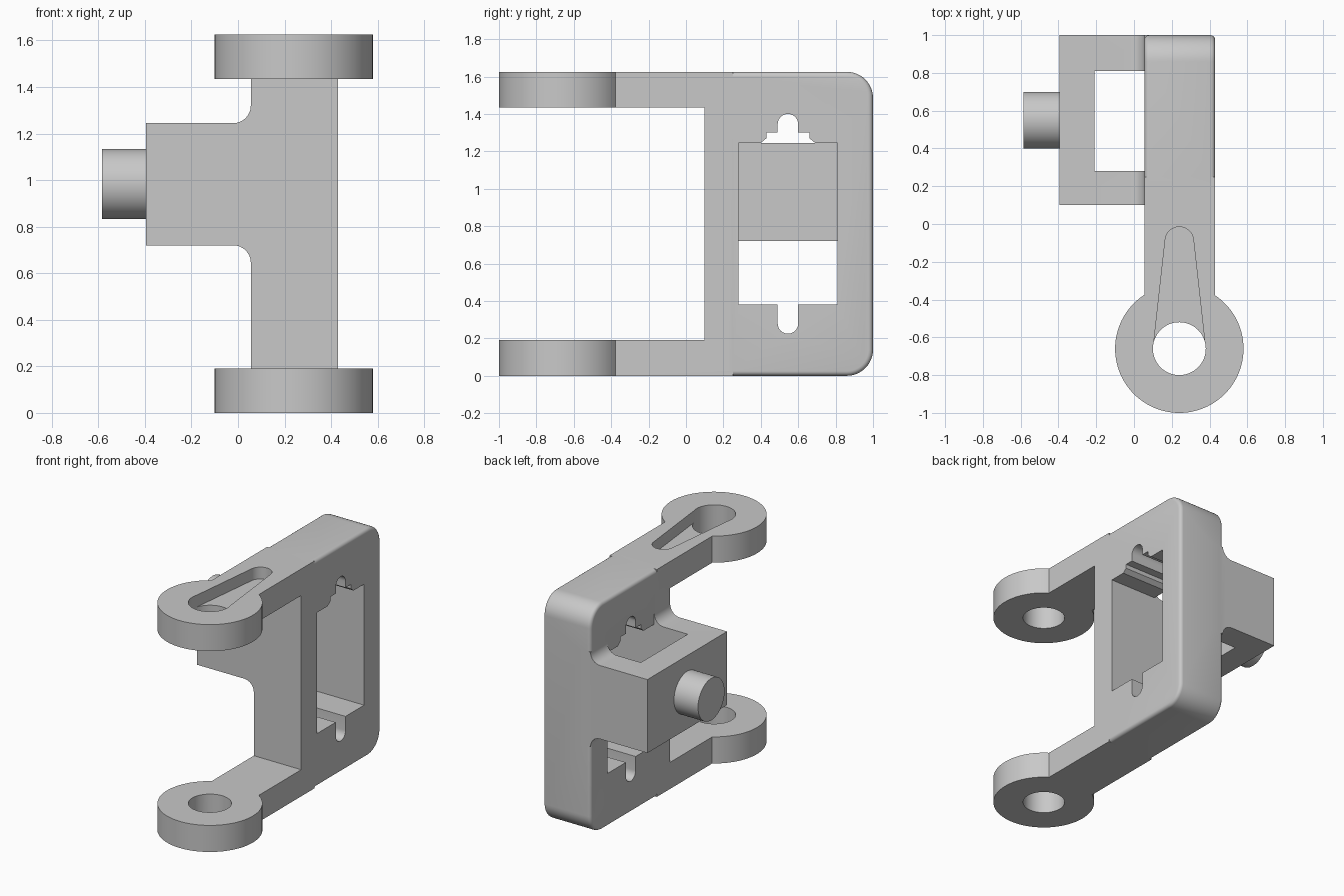
import bpy, bmesh, math

if "Cube" in bpy.data.objects:
    bpy.data.objects.remove(bpy.data.objects["Cube"])

grey = bpy.data.materials.new("plain grey")
grey.diffuse_color = (0.58, 0.58, 0.58, 1)
grey.use_nodes = True
grey.node_tree.nodes["Principled BSDF"].inputs["Base Color"].default_value = grey.diffuse_color


def arc(cx, cy, r, a0, a1, n=12):
    return [(cx + r * math.cos(math.radians(a0 + (a1 - a0) * i / n)),
             cy + r * math.sin(math.radians(a0 + (a1 - a0) * i / n))) for i in range(n + 1)]


def circle(cx, cy, r, n=64):
    return arc(cx, cy, r, 0, 360 - 360 / n, n - 1)


def rect(a0, b0, a1, b1):
    return [(a0, b0), (a1, b0), (a1, b1), (a0, b1)]


def prism(name, points, axis, lo, hi, bevel=0):
    """Extrude a 2D outline along an axis, optionally rounding both rims."""
    place = {"x": lambda a, b, t: (t, a, b),
             "y": lambda a, b, t: (a, t, b),
             "z": lambda a, b, t: (a, b, t)}[axis]
    bm = bmesh.new()
    low = [bm.verts.new(place(a, b, lo)) for a, b in points]
    high = [bm.verts.new(place(a, b, hi)) for a, b in points]
    caps = [bm.faces.new(low), bm.faces.new(high)]
    for i in range(len(points)):
        j = (i + 1) % len(points)
        bm.faces.new((low[i], low[j], high[j], high[i]))
    bmesh.ops.recalc_face_normals(bm, faces=bm.faces)
    if bevel:
        rim = list({e for f in caps for e in f.edges})
        bmesh.ops.bevel(bm, geom=rim, offset=bevel, segments=4, profile=0.5, affect="EDGES")
    mesh = bpy.data.meshes.new(name)
    bm.to_mesh(mesh)
    bm.free()
    obj = bpy.data.objects.new(name, mesh)
    mesh.materials.append(grey)
    bpy.context.collection.objects.link(obj)
    return obj


def combine(target, tool, operation):
    mod = target.modifiers.new(operation, "BOOLEAN")
    mod.operation, mod.solver, mod.object = operation, "EXACT", tool
    bpy.context.view_layer.objects.active = target
    bpy.ops.object.modifier_apply(modifier=mod.name)
    bpy.data.objects.remove(tool)


X0, X1, TOP = 0.055, 0.43, 1.625
EYE_X, EYE_Y = 0.24, -0.66

# Rear frame plate with rounded back corners
R = 0.14
outline = [(0.2, 0)] + arc(1 - R, R, R, -90, 0) + arc(1 - R, TOP - R, R, 0, 90) + [(0.2, TOP)]
bracket = prism("bracket", outline, "x", X0, X1, bevel=0.025)

# Square-edged front of the frame with its two arms
arms = [(-0.45, 0), (0.25, 0), (0.25, TOP), (-0.45, TOP), (-0.45, 1.435),
        (0.1, 1.435), (0.1, 0.19), (-0.45, 0.19)]
combine(bracket, prism("arms", arms, "x", X0, X1), "UNION")

# Round eyes at the arm ends
for lo, hi in ((0, 0.19), (1.435, TOP)):
    combine(bracket, prism("eye", circle(EYE_X, EYE_Y, 0.34, 96), "z", lo, hi), "UNION")

# Side housing, filleted into the frame plate
F = 0.075
housing = ([(-0.395, 0.72)] + arc(X0 - F, 0.72 - F, F, 90, 0, 8) + [(0.15, 0.72 - F), (0.15, 1.245 + F)]
           + arc(X0 - F, 1.245 + F, F, 0, -90, 8) + [(-0.395, 1.245)])
combine(bracket, prism("housing", housing, "y", 0.1, 1.0), "UNION")

# Peg on the housing
combine(bracket, prism("peg", circle(0.55, 0.983, 0.15), "x", -0.585, -0.35), "UNION")

# Window with keyed slots, and the open cavity through the housing
window = ([(0.28, 0.38), (0.49, 0.38)] + arc(0.545, 0.28, 0.055, 180, 360)
          + [(0.6, 0.38), (0.81, 0.38), (0.81, 1.245), (0.69, 1.245), (0.66, 1.27), (0.66, 1.3), (0.6, 1.3)]
          + arc(0.545, 1.345, 0.055, 0, 180)
          + [(0.49, 1.3), (0.43, 1.3), (0.43, 1.27), (0.4, 1.245), (0.28, 1.245)])
combine(bracket, prism("window", window, "x", -0.1, 0.6), "DIFFERENCE")
combine(bracket, prism("cavity", rect(-0.21, 0.28, X0, 0.81), "z", 0.6, 1.36), "DIFFERENCE")

# Pin holes, and the tapered recess in the top arm
combine(bracket, prism("pin_hole", circle(EYE_X, EYE_Y, 0.14), "z", -0.1, 1.8), "DIFFERENCE")
recess = arc(EYE_X, -0.09, 0.075, 7, 173, 16) + arc(EYE_X, EYE_Y, 0.138, 173, 367, 24)
combine(bracket, prism("recess", recess, "z", TOP - 0.085, 1.8), "DIFFERENCE")

bpy.ops.object.select_all(action="DESELECT")
bracket.select_set(True)
bpy.context.view_layer.objects.active = bracket
bpy.ops.object.shade_smooth_by_angle(angle=math.radians(30))
